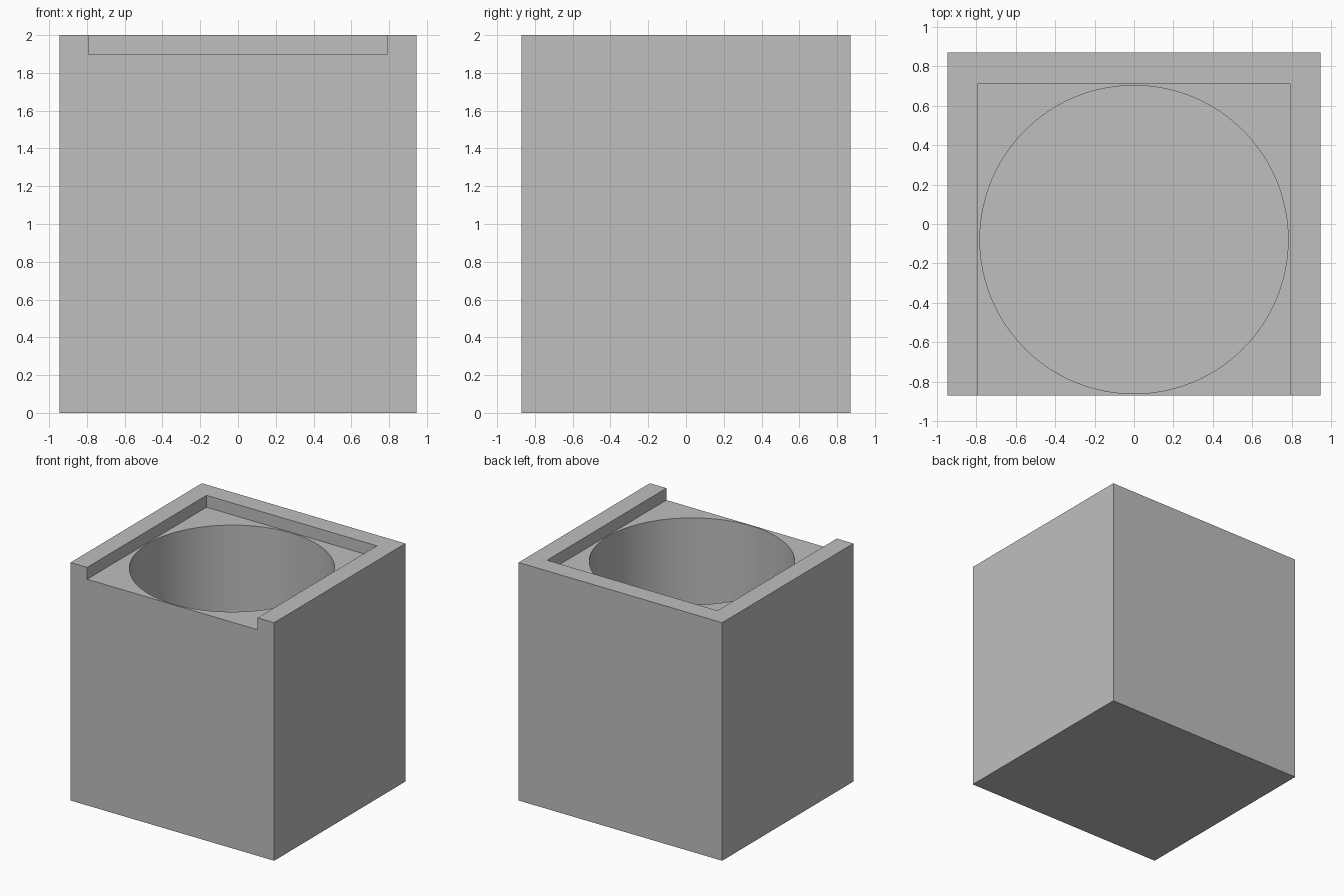
import bpy
import math

WIDTH, DEPTH, HEIGHT = 1.892, 1.742, 2.0
SLOT = 1.584            # side of the square lid recess
SLOT_FLOOR = 1.9
BORE_RADIUS = 0.782
BORE_FLOOR = 0.15
CENTRE_Y = -DEPTH / 2 + SLOT / 2
OVER = 0.2              # how far cutters overshoot open sides

cube = bpy.data.objects.get("Cube")
if cube:
    bpy.data.objects.remove(cube, do_unlink=True)

grey = bpy.data.materials.new("light grey")
grey.use_nodes = True
colour = (0.52, 0.52, 0.52, 1)
grey.diffuse_color = colour
grey.node_tree.nodes["Principled BSDF"].inputs["Base Color"].default_value = colour


def box(name, low, high):
    """Axis-aligned box between two corners."""
    centre = [(a + b) / 2 for a, b in zip(low, high)]
    bpy.ops.mesh.primitive_cube_add(size=1, location=centre)
    obj = bpy.context.object
    obj.name = name
    obj.scale = [b - a for a, b in zip(low, high)]
    bpy.ops.object.transform_apply(location=True, rotation=False, scale=True)
    obj.data.materials.append(grey)
    return obj


def cut(target, cutter):
    """Subtract the cutter and discard it."""
    cutter.hide_render = True
    mod = target.modifiers.new("cut", "BOOLEAN")
    mod.operation = "DIFFERENCE"
    mod.solver = "EXACT"
    mod.object = cutter
    bpy.context.view_layer.objects.active = target
    bpy.ops.object.modifier_apply(modifier=mod.name)
    bpy.data.objects.remove(cutter, do_unlink=True)


# Solid block
body = box("container_body", (-WIDTH / 2, -DEPTH / 2, 0), (WIDTH / 2, DEPTH / 2, HEIGHT))

# Lid recess, open at the front and top
cut(body, box("recess_cutter",
              (-SLOT / 2, -DEPTH / 2 - OVER, SLOT_FLOOR),
              (SLOT / 2, -DEPTH / 2 + SLOT, HEIGHT + OVER)))

# Round well
top = HEIGHT + OVER
bpy.ops.mesh.primitive_cylinder_add(vertices=96, radius=BORE_RADIUS, depth=top - BORE_FLOOR,
                                    location=(0, CENTRE_Y, (top + BORE_FLOOR) / 2))
well = bpy.context.object
well.name = "well_cutter"
well.data.materials.append(grey)
cut(body, well)

# Smooth the well wall, keep every corner crisp
bpy.ops.object.select_all(action="DESELECT")
body.select_set(True)
bpy.context.view_layer.objects.active = body
bpy.ops.object.shade_smooth_by_angle(angle=math.radians(30))
